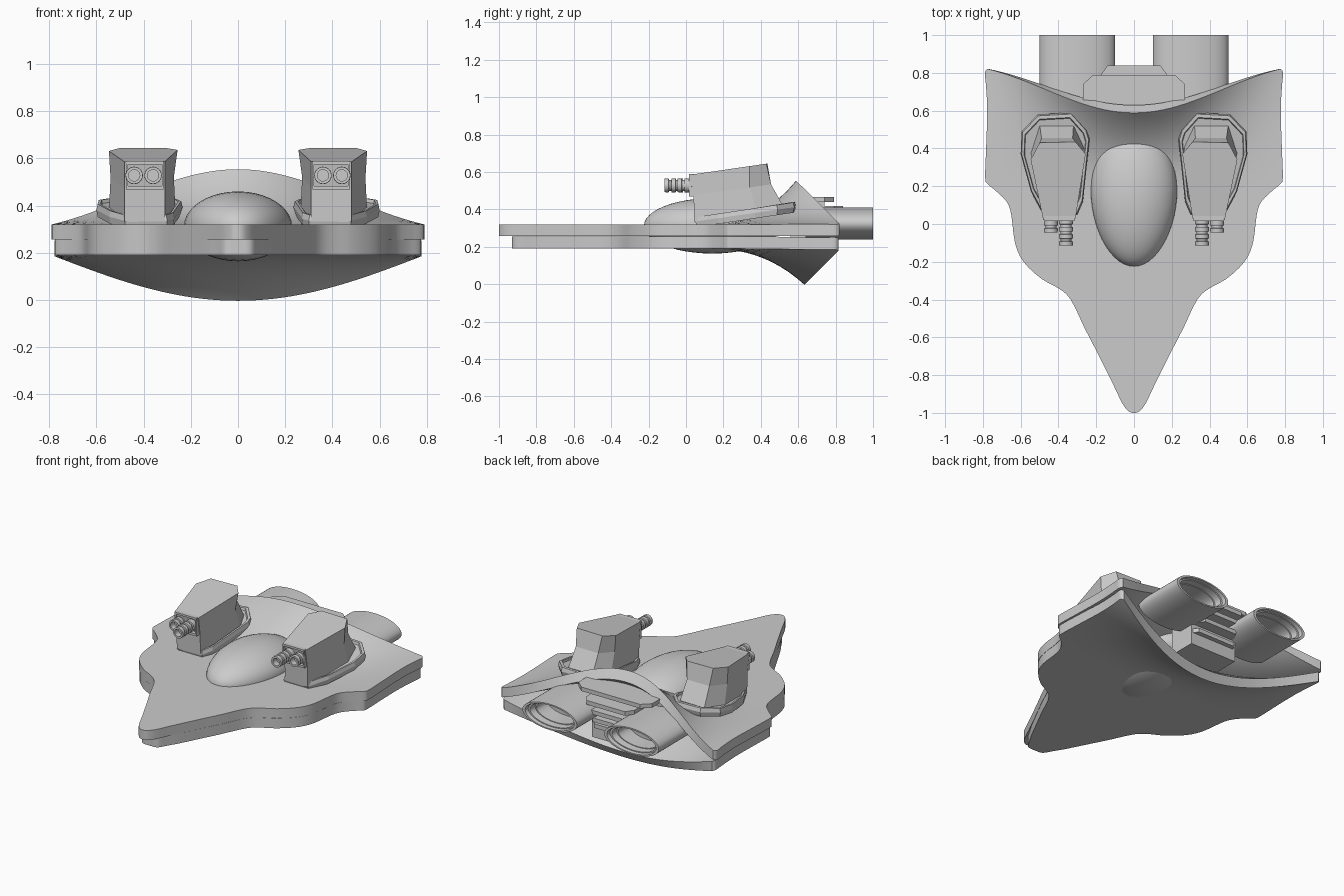
import bpy, bmesh
from math import sin, cos, pi

if "Cube" in bpy.data.objects:
    bpy.data.objects.remove(bpy.data.objects["Cube"])


def make(name, verts, faces, smooth=None, mirror=False):
    me = bpy.data.meshes.new(name)
    me.from_pydata(verts, [], faces)
    bm = bmesh.new()
    bm.from_mesh(me)
    bmesh.ops.remove_doubles(bm, verts=bm.verts, dist=1e-5)
    bmesh.ops.recalc_face_normals(bm, faces=bm.faces)
    bm.to_mesh(me)
    bm.free()
    ob = bpy.data.objects.new(name, me)
    bpy.context.collection.objects.link(ob)
    if mirror:
        m = ob.modifiers.new("mirror", 'MIRROR')
        m.use_mirror_merge = False
        mo = bpy.data.objects.get("mirror_centre")
        if mo:
            m.mirror_object = mo
    if smooth:
        bpy.ops.object.select_all(action='DESELECT')
        ob.select_set(True)
        bpy.context.view_layer.objects.active = ob
        bpy.ops.object.shade_smooth_by_angle(angle=smooth)
    return ob


def loft(name, rings, **kw):
    """Closed rings of equal length, capped at both ends."""
    n = len(rings[0])
    verts = [p for r in rings for p in r]
    faces = [(i * n + j, i * n + (j + 1) % n, (i + 1) * n + (j + 1) % n, (i + 1) * n + j)
             for i in range(len(rings) - 1) for j in range(n)]
    faces += [tuple(range(n)), tuple(range(len(verts) - n, len(verts)))]
    return make(name, verts, faces, **kw)


def lathe(name, prof, cx, cz, zs=1, n=32, **kw):
    """Profile of (radius, y) turned round a line along y."""
    rings = [[(cx + r * cos(2 * pi * k / n), y, cz + zs * r * sin(2 * pi * k / n))
              for k in range(n)] for r, y in prof]
    return loft(name, rings, smooth=0.6, mirror=True, **kw)


def box(name, x0, x1, y0, y1, z0, z1, **kw):
    return loft(name, [[(x0, y0, z), (x1, y0, z), (x1, y1, z), (x0, y1, z)] for z in (z0, z1)], **kw)


def spline(pts, sub=3):
    out = []
    for i in range(len(pts) - 1):
        p = [pts[max(0, i - 1)], pts[i], pts[i + 1], pts[min(len(pts) - 1, i + 2)]]
        for s in range(sub):
            t = s / sub
            out.append(tuple(0.5 * (2 * b + (c - a) * t + (2 * a - 5 * b + 4 * c - d) * t * t
                                    + (3 * b - a - 3 * c + d) * t ** 3) for a, b, c, d in zip(*p)))
    return out + [pts[-1]]


# Hull: two curved shells that meet at the rim and part at the back
def crest(x):
    x = min(abs(x) / 0.79, 1)
    return 0.25 * (1 + cos(pi * x)) + 0.5 * cos(pi * x / 2)


def belly(x):
    return cos(pi / 2 * min(abs(x) / 0.79, 1))


def shell(name, rows, prof, sweep, outer, inner, lip):
    nu = 40
    sheets = []
    for z0, dz, push in ((*outer, 0), (*inner, lip)):
        sheet = []
        for Y, w in rows:
            k = max(0, (Y - 0.1) / 0.72)
            r = k ** 2.5
            for j in range(nu + 1):
                x = w * (2 * j / nu - 1)
                f = prof(x)
                sheet.append((x, Y - sweep * k * f + push * r * f, z0 + dz * r * f))
        sheets.append(sheet)
    nr, m = len(rows), nu + 1
    N = nr * m
    faces = [(o + i * m + j, o + i * m + j + 1, o + (i + 1) * m + j + 1, o + (i + 1) * m + j)
             for o in (0, N) for i in range(nr - 1) for j in range(nu)]
    edge = [j for j in range(m)] + [i * m + nu for i in range(1, nr)]
    edge += [(nr - 1) * m + j for j in range(nu - 1, -1, -1)] + [i * m for i in range(nr - 2, 0, -1)]
    faces += [(a, b, b + N, a + N) for a, b in zip(edge, edge[1:] + edge[:1])]
    return make(name, sheets[0] + sheets[1], faces, smooth=0.6)


body = [(-.67, .2), (-.55, .262), (-.4, .335), (-.34, .4), (-.29, .49), (-.2, .585), (-.1, .63),
        (.05, .65), (.12, .675), (.18, .735), (.215, .778), (.25, .788), (.4, .783), (.6, .777),
        (.74, .784), (.8, .79), (.825, .775)]
nose = [(-1, .008), (-.99, .03), (-.95, .062), (-.85, .11)]
blunt = [(-.93, .03), (-.92, .06), (-.87, .09), (-.8, .132)]
shell("upper_hull", spline(nose + body), crest, .235, (.32, .23), (.257, .235), .04)
lower = [(y, w - (.012 if y > .15 else .001)) for y, w in body]
shell("lower_hull", spline(blunt + lower), belly, .19, (.19, -.19), (.256, -.205), .03)

# Canopy: egg with a narrower front
rings = []
for i in range(25):
    a = pi * (0.001 + 0.998 * i / 24)
    c, s = -cos(a), sin(a)
    rings.append([(.228 * (1 + .1 * c) * s * cos(2 * pi * k / 40), .14 + .365 * c,
                   .312 + .148 * s * sin(2 * pi * k / 40)) for k in range(40)])
loft("canopy", rings, smooth=0.8)

# Engines: flattened hollow nozzles
lathe("engine", [(.2, .64), (.2, 1), (.18, 1), (.175, .975), (.162, .975), (.155, .93), (.145, .93),
                 (.14, .82), (.01, .82)], .3, .325, zs=.43, n=48)

# Louvres between the engines
box("vent_core", -.17, .17, .56, .74, .13, .44)
for i, (w, y, z) in enumerate([(.27, .79, .44), (.175, .84, .39), (.15, .83, .33), (.15, .81, .27), (.17, .77, .21)]):
    loft(f"vent_fin_{i + 1}", [[(-w, .6, h), (w, .6, h), (w, y - .05, h), (w * .8, y, h),
                                (-w * .8, y, h), (-w, y - .05, h)] for h in (z, z + .027)])

# Turret base: tilted plate with a raised rim
plan = [(.33, .59), (.51, .58), (.595, .49), (.6, .37), (.545, .17), (.48, .05), (.3, .05), (.27, .12),
        (.235, .45), (.25, .5)]


def plate(s, up):
    return [(.42 + (x - .42) * s, .33 + (y - .33) * s, .318 + .145 * y + up) for x, y in plan]


loft("turret_base", [plate(.97, -.02), plate(1, .01), plate(.97, .035), plate(.9, .035), plate(.88, .02)],
     mirror=True)

# Turret body: six-sided, slightly waisted, sloping roof
levels = [([(.31, .05), (.48, .045), (.547, .38), (.5, .53), (.32, .53), (.265, .41)], .325, .14),
          ([(.31, .045), (.48, .04), (.54, .34), (.49, .455), (.325, .455), (.272, .36)], .47, .14),
          ([(.31, .03), (.48, .02), (.547, .34), (.5, .43), (.31, .435), (.256, .37)], .582, .145)]
loft("turret_body", [[(x, y, z + t * y) for x, y in pts] for pts, z, t in levels], mirror=True)

# Gun mount frame and ribbed twin barrels
for nm, b in (("frame_top", (.315, .475, .575, .588)), ("frame_bottom", (.315, .475, .468, .482)),
              ("frame_inner", (.315, .323, .468, .588)), ("frame_outer", (.467, .475, .468, .588))):
    box("gun_" + nm, b[0], b[1], .015, .08, b[2], b[3], mirror=True)
for nm, cx, tip in (("inner_gun", .36, -.115), ("outer_gun", .44, -.045)):
    prof = [(.004, tip + .04), (.024, tip + .04), (.024, tip), (.036, tip)]
    for k in range(3):
        y = tip + .038 * k
        prof += [(.037, y + .022), (.029, y + .024), (.029, y + .036), (.037, y + .038)]
    lathe(nm, prof + [(.037, .1)], cx, .528, n=24)
